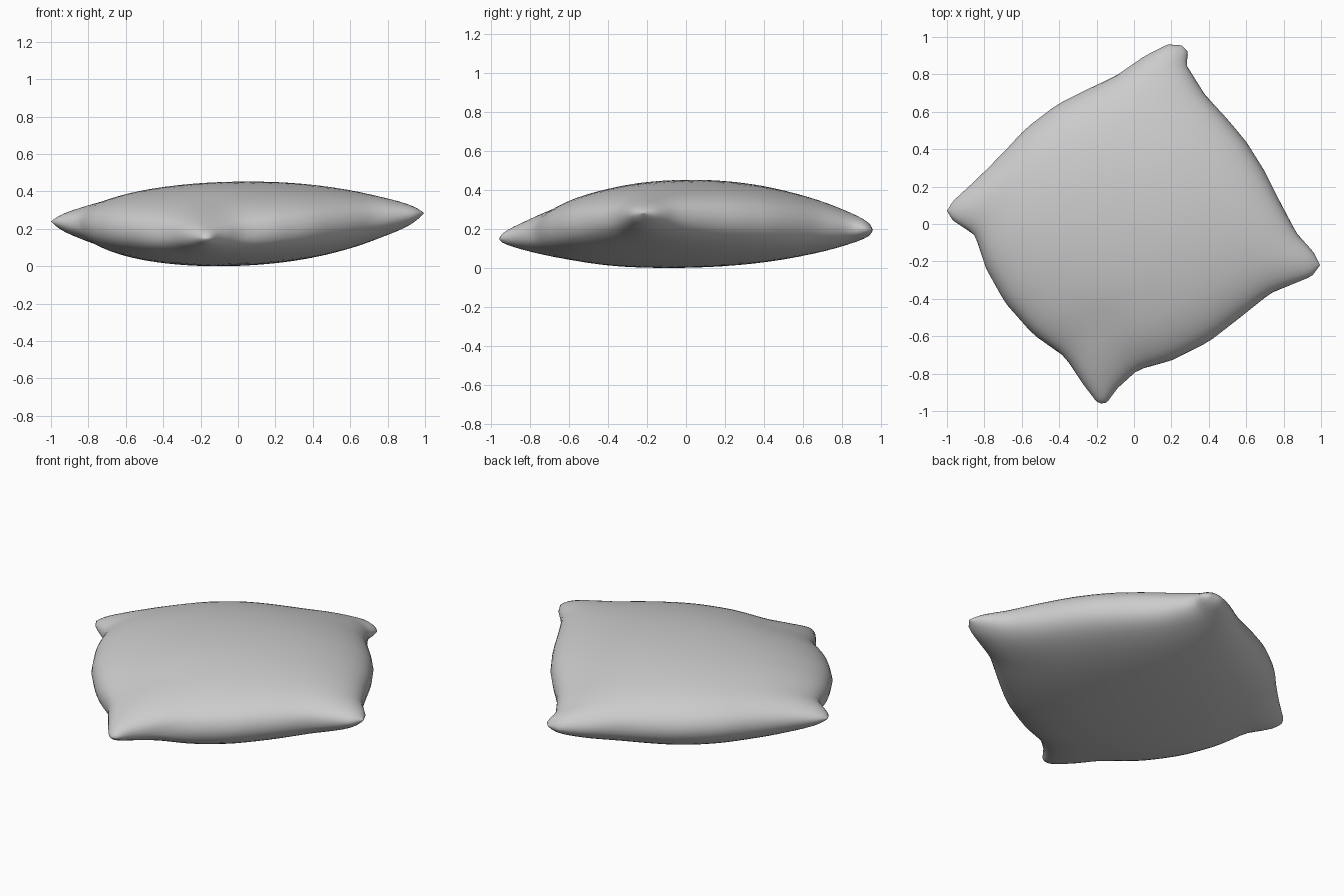
import bpy, bmesh, math
from mathutils import Vector

if "Cube" in bpy.data.objects:
    bpy.data.objects.remove(bpy.data.objects["Cube"])

# Outline seen from above: four sides running counter-clockwise, corner tip to corner tip
RIGHT, BACK, LEFT, FRONT = (0.995, -0.22), (0.255, 0.955), (-1.0, 0.07), (-0.175, -0.96)
sides = [
    [RIGHT, (.96, -.15), (.87, -.05), (.78, .12), (.70, .28), (.60, .44), (.50, .56),
     (.38, .69), (.28, .85), (.29, .92), BACK],
    [BACK, (.18, .96), (.06, .90), (-.10, .79), (-.25, .72), (-.41, .64), (-.58, .51),
     (-.70, .38), (-.84, .24), (-.97, .12), LEFT],
    [LEFT, (-.97, .02), (-.85, -.06), (-.79, -.24), (-.69, -.42), (-.54, -.59),
     (-.37, -.71), (-.27, -.86), (-.20, -.95), FRONT],
    [FRONT, (-.145, -.955), (-.09, -.88), (.02, -.78), (.20, -.73), (.40, -.63), (.58, -.49),
     (.73, -.37), (.95, -.28), RIGHT],
]
tip_z = [0.285, 0.195, 0.24, 0.15]      # seam height at right, back, left, front tips
N, HALF, POWER = 36, 0.225, 0.42


def along(pts, t):
    """Point at fraction t of a side's length."""
    pts = [Vector(p) for p in pts]
    lens = [(b - a).length for a, b in zip(pts, pts[1:])]
    d = t * sum(lens)
    for a, b, l in zip(pts, pts[1:], lens):
        if d <= l:
            return a.lerp(b, d / l)
        d -= l
    return pts[-1]


def sheet_point(s, t):
    """Blend the four sides into a sheet: s from front to right, t from front to left."""
    c0, c1 = along(sides[3], s), along(sides[1], 1 - s)
    d0, d1 = along(sides[2], 1 - t), along(sides[0], t)
    f, r, l, b = map(Vector, (FRONT, RIGHT, LEFT, BACK))
    bil = (f * (1 - s) + r * s) * (1 - t) + (l * (1 - s) + b * s) * t
    xy = c0 * (1 - t) + c1 * t + d0 * (1 - s) + d1 * s - bil
    zr, zb, zl, zf = tip_z
    z = (zf * (1 - s) + zr * s) * (1 - t) + (zl * (1 - s) + zb * s) * t
    centre = 16 * s * (1 - s) * t * (1 - t)
    return xy, z + 0.01 * centre


# Cushion: two puffed sheets sharing one seam
bm = bmesh.new()
steps = [0.5 - 0.5 * math.cos(math.pi * i / N) for i in range(N + 1)]
top, bottom = {}, {}
for i, s in enumerate(steps):
    for j, t in enumerate(steps):
        xy, z = sheet_point(s, t)
        h = HALF * max(0, 16 * s * (1 - s) * t * (1 - t)) ** POWER
        top[i, j] = bm.verts.new((xy.x, xy.y, z + h))
        seam = i in (0, N) or j in (0, N)
        bottom[i, j] = top[i, j] if seam else bm.verts.new((xy.x, xy.y, z - h))
for i in range(N):
    for j in range(N):
        q = [(i, j), (i + 1, j), (i + 1, j + 1), (i, j + 1)]
        bm.faces.new([top[k] for k in q])
        if len({bottom[k] for k in q} - {top[k] for k in q}):
            bm.faces.new([bottom[k] for k in reversed(q)])

# Soften folds a little, away from the outline
inner = [v for k, v in top.items() if 0 < k[0] < N and 0 < k[1] < N]
inner += [v for k, v in bottom.items() if 0 < k[0] < N and 0 < k[1] < N]
for _ in range(3):
    bmesh.ops.smooth_vert(bm, verts=inner, factor=0.4, use_axis_x=True, use_axis_y=True)
low = min(v.co.z for v in bm.verts)
bmesh.ops.translate(bm, verts=bm.verts, vec=(0, 0, -low))
bmesh.ops.recalc_face_normals(bm, faces=bm.faces)

mesh = bpy.data.meshes.new("cushion")
bm.to_mesh(mesh)
bm.free()
mesh.polygons.foreach_set("use_smooth", [True] * len(mesh.polygons))
cushion = bpy.data.objects.new("cushion", mesh)
bpy.context.collection.objects.link(cushion)
